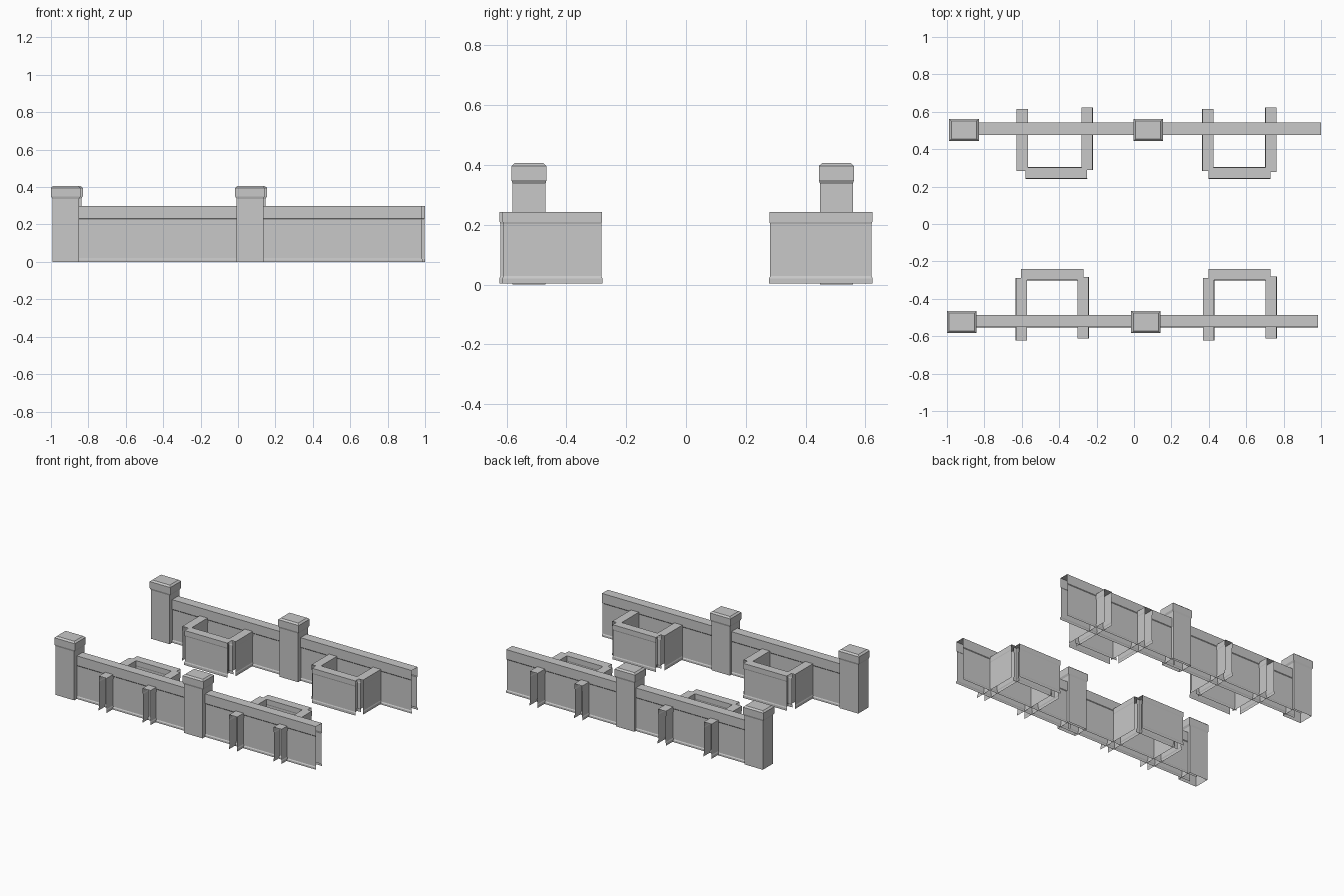
import bpy
import bmesh

cube = bpy.data.objects.get("Cube")
if cube:
    bpy.data.objects.remove(cube, do_unlink=True)

stone = bpy.data.materials.new("light_grey_stone")
stone.use_nodes = True
grey = (0.58, 0.58, 0.58, 1)
stone.diffuse_color = grey
stone.node_tree.nodes["Principled BSDF"].inputs["Base Color"].default_value = grey


def finish(name, bm):
    mesh = bpy.data.meshes.new(name)
    bm.to_mesh(mesh)
    bm.free()
    mesh.materials.append(stone)
    obj = bpy.data.objects.new(name, mesh)
    bpy.context.collection.objects.link(obj)
    return obj


def moulded_shell(name, x0, x1, y0, y1, levels, along):
    """Thin moulded shell with open ends and an open base.
    levels holds (height, inset) pairs from the base up."""
    bm = bmesh.new()

    def point(u, v, z):
        return bm.verts.new((u, v, z) if along == "x" else (v, u, z))

    u0, u1, v0, v1 = (x0, x1, y0, y1) if along == "x" else (y0, y1, x0, x1)
    section = [(v0 + d, z, d) for z, d in levels]
    section += [(v1 - d, z, d) for z, d in reversed(levels)]
    near = [point(u0 + d, v, z) for v, z, d in section]
    far = [point(u1 - d, v, z) for v, z, d in section]
    for i in range(len(section) - 1):
        face = [near[i], far[i], far[i + 1], near[i + 1]]
        bm.faces.new(face if along == "x" else face[::-1])
    return finish(name, bm)


def post(name, cx, cy):
    """Rectangular post lofted up into a chamfered cap, open at the base."""
    rings = [(0, 0.071, 0.055), (0.337, 0.071, 0.055), (0.350, 0.079, 0.059),
             (0.396, 0.079, 0.059), (0.406, 0.067, 0.048)]
    bm = bmesh.new()
    loops = []
    for z, hx, hy in rings:
        corners = [(-hx, -hy), (hx, -hy), (hx, hy), (-hx, hy)]
        loops.append([bm.verts.new((cx + a, cy + b, z)) for a, b in corners])
    for low, high in zip(loops, loops[1:]):
        for i in range(4):
            j = (i + 1) % 4
            bm.faces.new([low[i], low[j], high[j], high[i]])
    bm.faces.new(loops[-1])
    return finish(name, bm)


# Moulding sections: base flange, recessed body, raised top band
wall_levels = [(0, 0), (0.013, 0), (0.019, 0.004), (0.228, 0.004), (0.232, 0.001), (0.298, 0.001)]
box_levels = [(0.004, 0), (0.021, 0), (0.028, 0.003), (0.203, 0.003), (0.210, 0.001), (0.243, 0.001)]

# Posts and long walls
rows = {
    "front": ((-0.921, 0.064), -0.525, 0.986, -0.553, -0.486),
    "back": ((-0.909, 0.076), 0.503, 1.0, 0.475, 0.543),
}
for side, (posts, post_y, end, y0, y1) in rows.items():
    for n, x in enumerate(posts):
        post(f"{side}_post_{n + 1}", x, post_y)
        stop = posts[1] if n == 0 else end
        moulded_shell(f"{side}_wall_{n + 1}", x, stop, y0, y1, wall_levels, "x")

# Bays: right arm, left arm (x centre, y range), then cross panel (x range, y range)
bays = {
    "front_bay_1": ((-0.602, -0.623, -0.289), (-0.272, -0.614, -0.283),
                    (-0.606, -0.270, -0.301, -0.240)),
    "front_bay_2": ((0.399, -0.624, -0.289), (0.733, -0.614, -0.280),
                    (0.397, 0.732, -0.301, -0.240)),
    "back_bay_1": ((-0.597, 0.283, 0.616), (-0.251, 0.288, 0.624),
                   (-0.581, -0.249, 0.241, 0.304)),
    "back_bay_2": ((0.395, 0.283, 0.616), (0.732, 0.278, 0.624),
                   (0.397, 0.732, 0.241, 0.304)),
}
for name, (right, left, panel) in bays.items():
    for label, (cx, y0, y1) in (("right_arm", right), ("left_arm", left)):
        moulded_shell(f"{name}_{label}", cx - 0.031, cx + 0.031, y0, y1, box_levels, "y")
    moulded_shell(f"{name}_panel", *panel, box_levels, "x")
